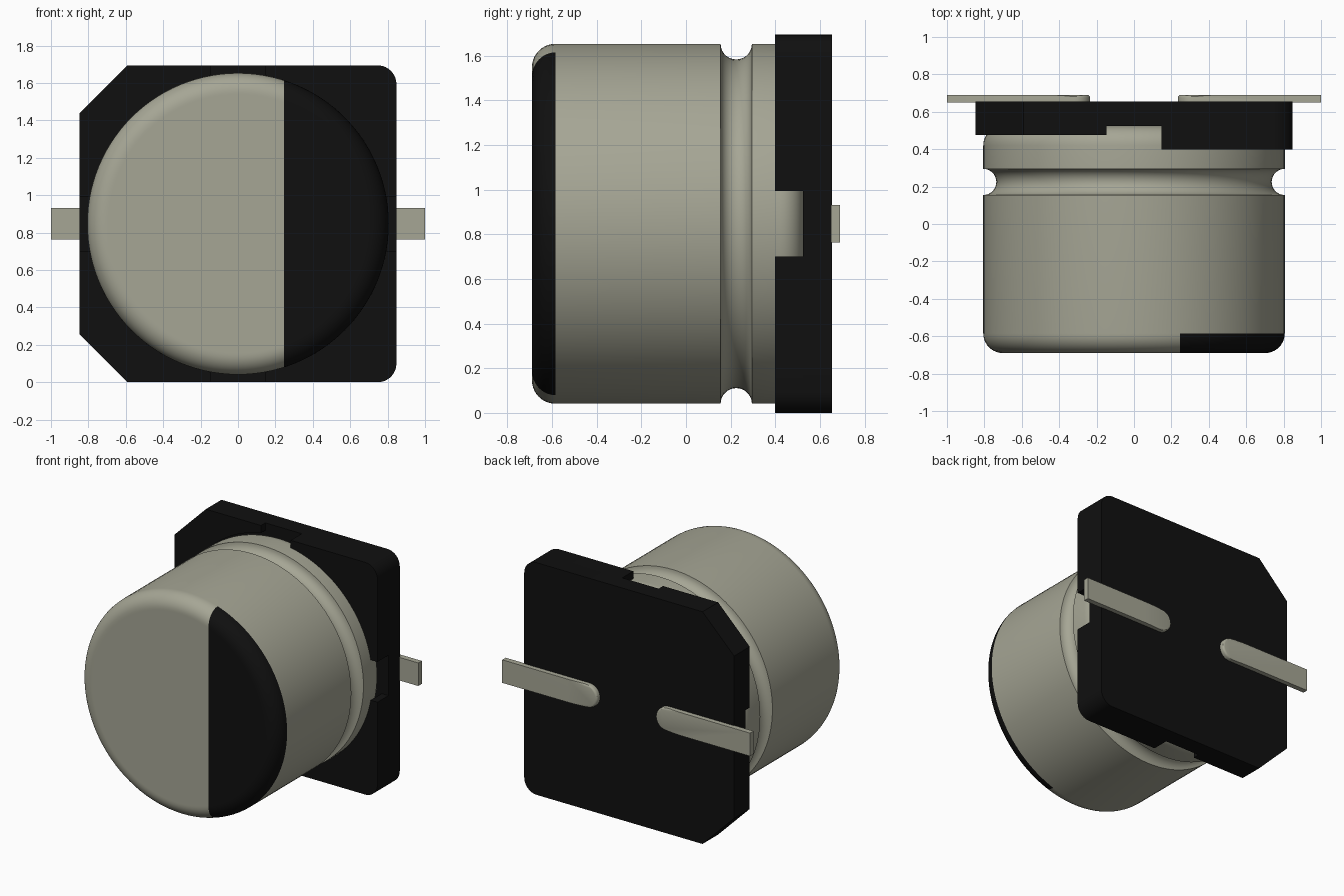
import bpy, bmesh, math
from mathutils import Vector

cube = bpy.data.objects.get("Cube")
if cube:
    bpy.data.objects.remove(cube, do_unlink=True)

MID = 0.847        # height of the can axis, and half the base size
RADIUS = 0.806     # can radius
FLOOR = 0.525      # base surface the can sits on
BACK = 0.655       # rear face of the base
FRONT = -0.69
FILLET = 0.105


def material(name, colour, roughness):
    mat = bpy.data.materials.new(name)
    mat.use_nodes = True
    mat.diffuse_color = colour
    bsdf = mat.node_tree.nodes["Principled BSDF"]
    bsdf.inputs["Base Color"].default_value = colour
    bsdf.inputs["Roughness"].default_value = roughness
    return mat


silver = material("silver metal", (0.38, 0.38, 0.30, 1), 0.5)
black = material("black plastic", (0.005, 0.005, 0.005, 1), 0.6)


def finish(name, bm, mats, smooth=True):
    bmesh.ops.recalc_face_normals(bm, faces=bm.faces)
    mesh = bpy.data.meshes.new(name)
    bm.to_mesh(mesh)
    bm.free()
    obj = bpy.data.objects.new(name, mesh)
    bpy.context.collection.objects.link(obj)
    for mat in mats:
        mesh.materials.append(mat)
    if smooth:
        bpy.ops.object.select_all(action='DESELECT')
        obj.select_set(True)
        bpy.context.view_layer.objects.active = obj
        bpy.ops.object.shade_smooth_by_angle(angle=math.radians(30))
    return obj


def arc(cx, cy, r, start, end, steps):
    """Points along an arc, angles in degrees."""
    angles = [math.radians(start + (end - start) * i / steps) for i in range(steps + 1)]
    return [(cx + r * math.cos(a), cy + r * math.sin(a)) for a in angles]


def prism(outline, y0, y1):
    """Extrude an outline in x and height (from the axis) along y."""
    bm = bmesh.new()
    face = bm.faces.new([bm.verts.new((x, y0, MID + h)) for x, h in outline])
    new = bmesh.ops.extrude_face_region(bm, geom=[face])["geom"]
    verts = [v for v in new if isinstance(v, bmesh.types.BMVert)]
    bmesh.ops.translate(bm, verts=verts, vec=(0, y1 - y0, 0))
    return bm


def corner(sx, sz):
    """Base corner from the side edge to the top or bottom edge."""
    if sx > 0:
        pts = arc(MID - 0.1, MID - 0.1, 0.1, 0, 90, 10)
    else:
        pts = [(MID, MID - 0.255), (MID - 0.255, MID)]
    return [(sx * x, sz * h) for x, h in pts]


# Base plate: rounded corners on one side, chamfered on the other
plate = (corner(1, 1) + corner(-1, 1)[::-1] + corner(-1, -1) + corner(1, -1)[::-1])
finish("base_plate", prism(plate, FLOOR, BACK), [black])

# Corner walls hugging the can, leaving a notch in the middle of each side
NOTCH = 0.147
edge = math.degrees(math.asin(NOTCH / RADIUS))
for sx, side, y0 in ((1, "left", 0.398), (-1, "right", 0.475)):
    for sz, level in ((1, "upper"), (-1, "lower")):
        inner = [(sx * x, sz * h) for x, h in arc(0, 0, RADIUS, 90 - edge, edge, 24)]
        outline = ([(sx * MID, sz * NOTCH)] + corner(sx, sz)
                   + [(sx * NOTCH, sz * MID)] + inner)
        finish(f"{level}_{side}_wall", prism(outline, y0, FLOOR), [black])

# Can: lathed profile of (radius, y) with rounded ends and a crimp groove
rim = RADIUS - FILLET
profile = [(0, FRONT), (rim - 0.01, FRONT)]
profile += arc(rim, FRONT + FILLET, FILLET, -90, 0, 10)
profile += arc(RADIUS, 0.225, 0.07, 270, 90, 14)
profile += arc(rim, FLOOR - FILLET, FILLET, 0, 90, 8)
profile += [(0, FLOOR)]
bm = bmesh.new()
verts = [bm.verts.new((r, y, MID)) for r, y in profile]
edges = [bm.edges.new(pair) for pair in zip(verts, verts[1:])]
bmesh.ops.spin(bm, geom=verts + edges, cent=(0, 0, MID), axis=(0, 1, 0),
               angle=math.tau, steps=112)
bmesh.ops.remove_doubles(bm, verts=bm.verts, dist=0.0005)

# Polarity mark: cut the front end along a vertical line and paint one side
MARK = 0.245
limit = FRONT + FILLET + 0.001
faces = [f for f in bm.faces if all(v.co.y < limit for v in f.verts)]
geom = faces + list({e for f in faces for e in f.edges}) + list({v for f in faces for v in f.verts})
bmesh.ops.bisect_plane(bm, geom=geom, dist=0.0001,
                       plane_co=Vector((MARK, 0, 0)), plane_no=Vector((1, 0, 0)))
for f in bm.faces:
    c = f.calc_center_median()
    f.material_index = int(c.x > MARK and c.y < limit - 0.001)
finish("can", bm, [silver, black])

# Flat leads with a round, softened inner end
HALF = 0.084
TIP = 0.235
for sx, side in ((1, "left"), (-1, "right")):
    outline = [(1, -HALF)] + arc(TIP + HALF, 0, HALF, 270, 90, 16) + [(1, HALF)]
    bm = prism([(sx * x, h) for x, h in outline], BACK - 0.005, 0.69)
    tip_edges = [e for e in bm.edges
                 if all(v.co.y > 0.68 and abs(v.co.x) < TIP + HALF + 0.001 for v in e.verts)]
    bmesh.ops.bevel(bm, geom=tip_edges, offset=0.015, segments=3, profile=0.5,
                    affect='EDGES')
    finish(f"{side}_lead", bm, [silver])
